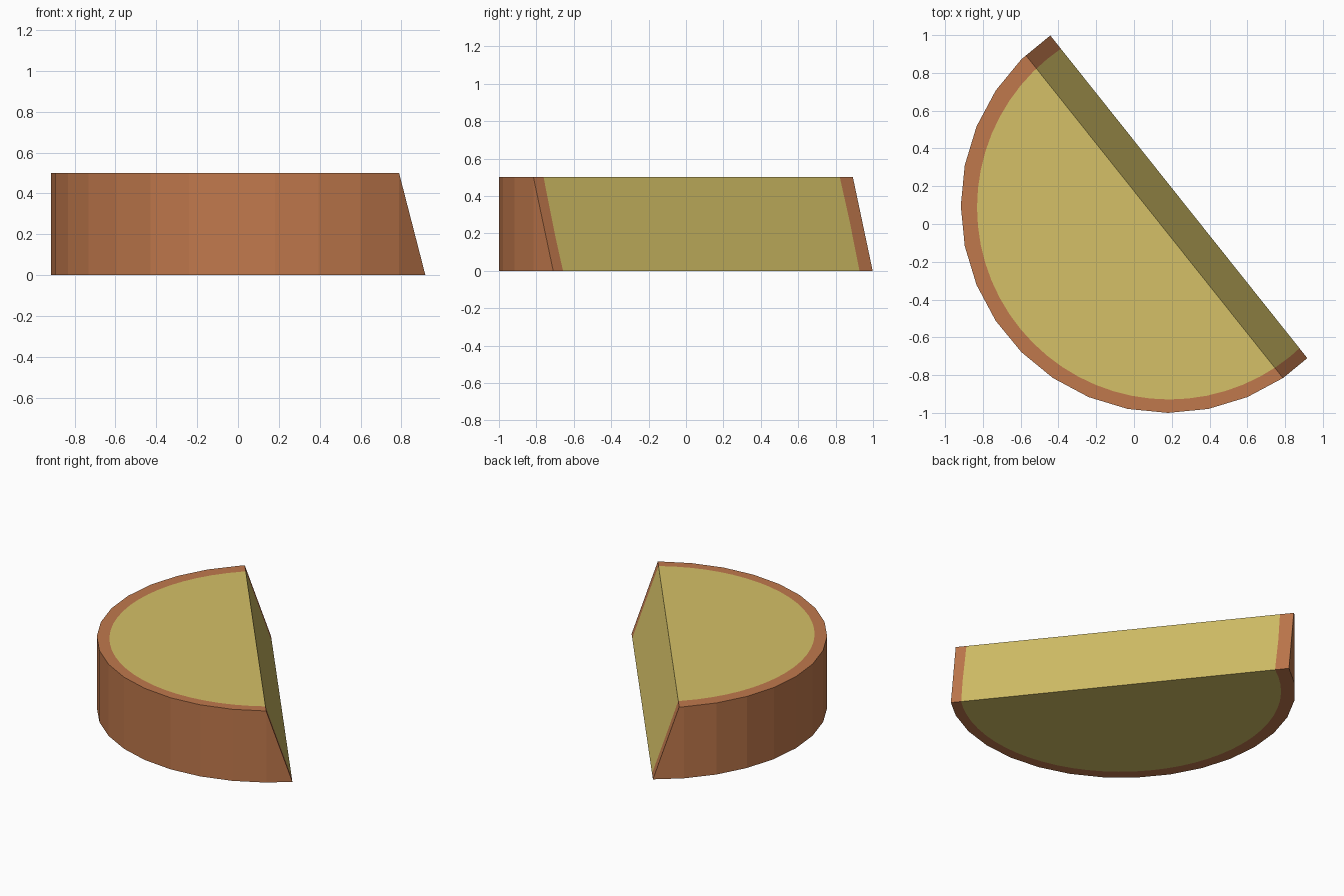
import bpy, bmesh, math
from mathutils import Vector

if "Cube" in bpy.data.objects:
    bpy.data.objects.remove(bpy.data.objects["Cube"])

H = 0.5
OUT_C, OUT_R, OUT_N = Vector((0.18, 0.097)), 1.097, 32
IN_C, IN_R, IN_N = Vector((0.186, 0.088)), 1.017, 64
N = Vector((0.782, 0.623, 0.333)).normalized()      # slanted cut direction
P = Vector((OUT_C.x + 0.074 * 0.782, OUT_C.y + 0.074 * 0.623, 0))


def material(name, rgb):
    m = bpy.data.materials.new(name)
    m.diffuse_color = (*rgb, 1)
    m.use_nodes = True
    m.node_tree.nodes["Principled BSDF"].inputs["Base Color"].default_value = m.diffuse_color
    return m


bm = bmesh.new()


def ring(c, r, n, z):
    return [bm.verts.new((c.x + r * math.cos(2 * math.pi * i / n),
                          c.y + r * math.sin(2 * math.pi * i / n), z)) for i in range(n)]


def face(verts, mat):
    f = bm.faces.new(verts)
    f.material_index = mat
    return f


# full disc: rind ring, flesh caps, and a temporary wall between them (index 2)
outer = [ring(OUT_C, OUT_R, OUT_N, z) for z in (0, H)]
inner = [ring(IN_C, IN_R, IN_N, z) for z in (0, H)]
for o, n in zip(outer, inner):
    face(n, 1)
    for i in range(OUT_N):
        face([o[i], o[(i + 1) % OUT_N], n[(2 * i + 2) % IN_N], n[2 * i + 1], n[2 * i]], 0)
for (lo, hi), mat in ((outer, 0), (inner, 2)):
    for i in range(len(lo)):
        j = (i + 1) % len(lo)
        face([lo[i], lo[j], hi[j], hi[i]], mat)

# slanted cut through the disc
res = bmesh.ops.bisect_plane(bm, geom=bm.verts[:] + bm.edges[:] + bm.faces[:],
                             plane_co=P, plane_no=N, clear_outer=True)
cut = [g for g in res["geom_cut"] if isinstance(g, bmesh.types.BMVert)]
along = Vector((0.623, -0.782, 0)).normalized()
up = N.cross(along)


def cut_face(verts, mat):
    mid = sum((v.co for v in verts), Vector()) / len(verts)
    verts.sort(key=lambda v: math.atan2((v.co - mid).dot(up), (v.co - mid).dot(along)))
    face(verts, mat)


# cut face: flesh in the middle, a strip of rind at either end
cut_face([v for v in cut if (v.co.xy - IN_C).length < IN_R + 0.001], 1)
for s in (-1, 1):
    cut_face([v for v in cut if (v.co - P).dot(along) * s > 0], 0)

bmesh.ops.delete(bm, geom=[f for f in bm.faces if f.material_index == 2], context='FACES')
bmesh.ops.recalc_face_normals(bm, faces=bm.faces[:])

me = bpy.data.meshes.new("half_wheel")
bm.to_mesh(me)
bm.free()
me.materials.append(material("orange brown rind", (0.53, 0.19, 0.073)))
me.materials.append(material("pale yellow inside", (0.66, 0.53, 0.135)))
bpy.context.collection.objects.link(bpy.data.objects.new("half_wheel", me))
